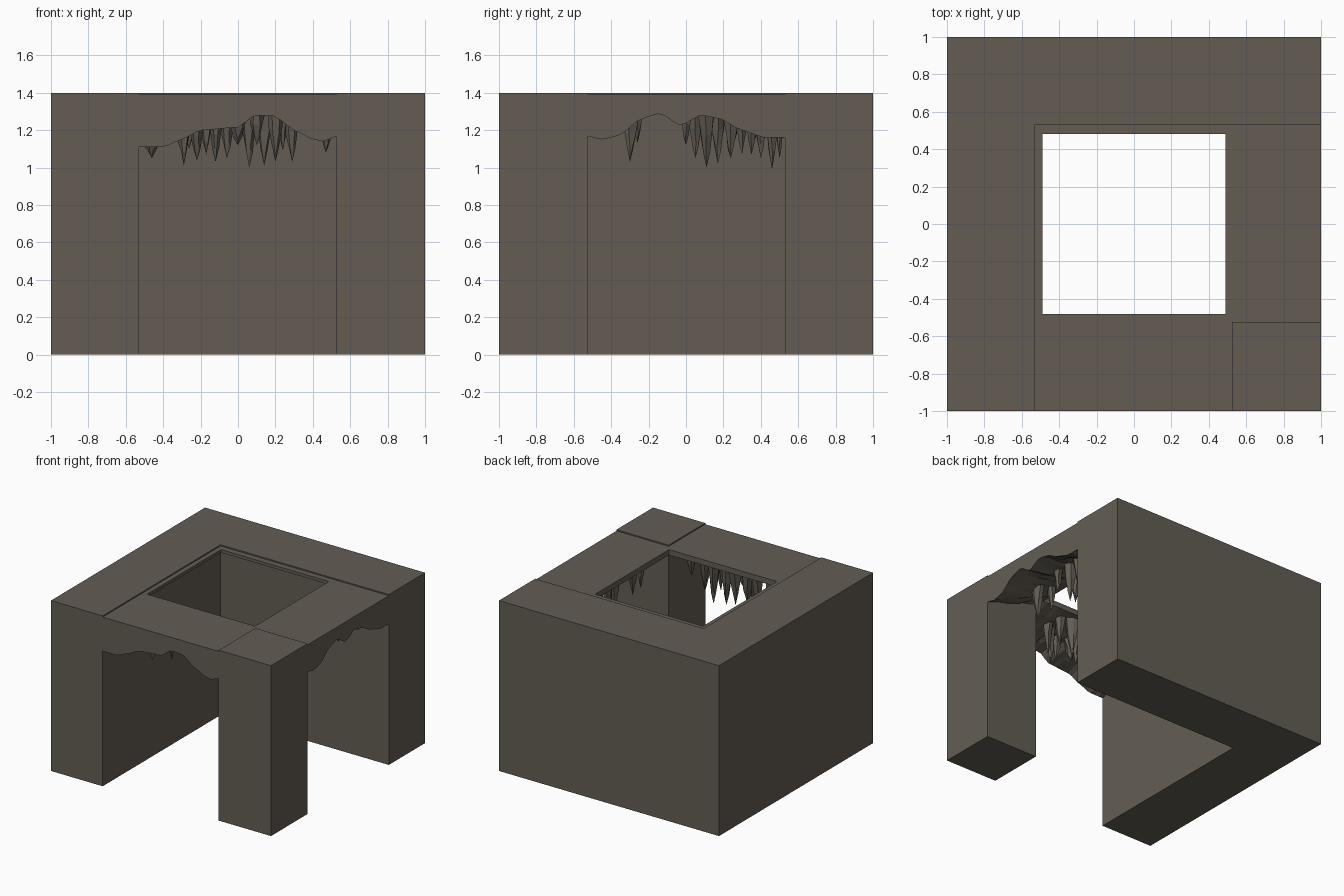
import bpy, bmesh, math, random
from mathutils import Vector

if "Cube" in bpy.data.objects:
    bpy.data.objects.remove(bpy.data.objects["Cube"])

random.seed(4)
rock = bpy.data.materials.new("brown_grey_rock")
rock.diffuse_color = (0.125, 0.108, 0.087, 1)
rock.use_nodes = True
rock.node_tree.nodes["Principled BSDF"].inputs["Base Color"].default_value = rock.diffuse_color
IN, TOP, LIP = 0.53, 1.39, 1.345   # wall inner face, arch top, ceiling at inner edge


def finish(name, bm):
    bmesh.ops.recalc_face_normals(bm, faces=bm.faces[:])
    me = bpy.data.meshes.new(name)
    bm.to_mesh(me)
    bm.free()
    me.materials.append(rock)
    ob = bpy.data.objects.new(name, me)
    bpy.context.collection.objects.link(ob)
    return ob


def prism(name, outline, z0, z1):
    bm = bmesh.new()
    f = bm.faces.new([bm.verts.new((x, y, z0)) for x, y in outline])
    r = bmesh.ops.extrude_face_region(bm, geom=[f])
    for v in r["geom"]:
        if isinstance(v, bmesh.types.BMVert):
            v.co.z = z1
    return finish(name, bm)


def rise(profile, u):
    # Smoothed interpolation of the arch edge
    for (a, za), (b, zb) in zip(profile, profile[1:]):
        if u <= b:
            t = (u - a) / (b - a)
            return za + (zb - za) * (0.5 * t + 0.5 * t * t * (3 - 2 * t))
    return profile[-1][1]


def ceiling(profile, u, s):
    return rise(profile, u) * (1 - s) + LIP * s


def arch(name, profile, place, depth):
    # Slab with a flat top and a wavy underside climbing inward
    bm = bmesh.new()
    n, m = 28, 5
    low, high = [], []
    for i in range(n + 1):
        u = -IN + 2 * IN * i / n
        rl, rh = [], []
        for j in range(m + 1):
            s = j / m
            z = ceiling(profile, u, s)
            if 0 < j < m:
                z += random.uniform(-0.015, 0.012)
            x, y = place(u, s * depth)
            rl.append(bm.verts.new((x, y, z)))
            rh.append(bm.verts.new((x, y, TOP)))
        low.append(rl)
        high.append(rh)
    for i in range(n):
        for j in range(m):
            for g in (low, high):
                bm.faces.new((g[i][j], g[i + 1][j], g[i + 1][j + 1], g[i][j + 1]))
        for j in (0, m):
            bm.faces.new((low[i][j], low[i + 1][j], high[i + 1][j], high[i][j]))
    for i in (0, n):
        for j in range(m):
            bm.faces.new((low[i][j], low[i][j + 1], high[i][j + 1], high[i][j]))
    return finish(name, bm)


def stalactites(name, profile, place, depth, spikes):
    # Faceted, slightly crooked hanging spikes: (along, depth share, tip z, radius)
    bm = bmesh.new()
    for u, s, tip, r in spikes:
        x, y = place(u, s * depth)
        top = min(ceiling(profile, u, s) + 0.02, TOP - 0.02)
        rings = []
        for k, w in ((0, 1.0), (0.45, 0.68), (0.75, 0.36)):
            ring = []
            for i in range(6):
                a = i * math.tau / 6 + random.uniform(-0.25, 0.25)
                q = r * w * random.uniform(0.8, 1.15)
                z = top + (tip - top) * k + (random.uniform(-0.015, 0.015) if k else 0)
                ring.append(bm.verts.new((x + q * math.cos(a), y + q * math.sin(a), z)))
            rings.append(ring)
        end = bm.verts.new((x, y, tip))
        bm.faces.new(rings[0])
        for i in range(6):
            j = (i + 1) % 6
            for p, q in zip(rings, rings[1:]):
                bm.faces.new((p[i], p[j], q[j], q[i]))
            bm.faces.new((rings[-1][i], rings[-1][j], end))
    return finish(name, bm)


# Solid L-shaped wall, corner pillar and the thin lip round the roof opening
prism("corner_wall", [(-1, -1), (-IN, -1), (-IN, IN), (1, IN), (1, 1), (-1, 1)], 0, 1.4)
prism("corner_pillar", [(0.525, -1), (1, -1), (1, -0.525), (0.525, -0.525)], 0, 1.4)
prism("roof_lip", [(-IN, -0.48), (-0.49, -0.48), (-0.49, 0.48), (0.49, 0.48),
                   (0.49, IN), (-IN, IN)], 1.365, TOP)

# Front opening
front = [(-0.53, 1.11), (-0.4, 1.11), (-0.3, 1.15), (-0.2, 1.2), (0, 1.215), (0.09, 1.28),
         (0.19, 1.275), (0.32, 1.19), (0.4, 1.15), (0.46, 1.14), (0.53, 1.17)]


def at_front(u, d):
    return u, -1 + d


arch("front_arch", front, at_front, 0.52)
stalactites("front_stalactites", front, at_front, 0.52, [
    (-0.46, 0.25, 1.05, 0.06), (-0.29, 0.6, 1.01, 0.05), (-0.22, 0.4, 1.04, 0.05),
    (-0.17, 0.85, 1.07, 0.05), (-0.12, 0.6, 1.03, 0.05), (-0.06, 0.85, 1.05, 0.05),
    (0.0, 0.5, 1.12, 0.06), (0.06, 0.75, 1.0, 0.05), (0.14, 0.85, 1.01, 0.055),
    (0.2, 0.5, 1.03, 0.05), (0.24, 0.8, 1.09, 0.045), (0.29, 0.65, 1.03, 0.045),
    (-0.26, 0.85, 1.1, 0.05), (0.1, 0.4, 1.12, 0.05), (0.47, 0.5, 1.08, 0.045)])

# Right opening
right = [(-0.53, 1.17), (-0.45, 1.15), (-0.36, 1.17), (-0.24, 1.26), (-0.14, 1.29),
         (-0.03, 1.225), (0.08, 1.28), (0.17, 1.265), (0.3, 1.2), (0.42, 1.16), (0.53, 1.16)]


def at_right(u, d):
    return 1 - d, u


arch("right_arch", right, at_right, 0.51)
stalactites("right_stalactites", right, at_right, 0.51, [
    (-0.3, 0.6, 1.03, 0.05), (-0.26, 0.8, 1.13, 0.04), (0.0, 0.5, 1.12, 0.04),
    (0.05, 0.75, 1.05, 0.05), (0.11, 0.55, 1.0, 0.055), (0.17, 0.8, 1.02, 0.05),
    (0.24, 0.5, 1.05, 0.05), (0.3, 0.75, 1.07, 0.045), (0.35, 0.45, 1.07, 0.04),
    (0.4, 0.7, 1.05, 0.045), (0.46, 0.88, 0.99, 0.045), (0.5, 0.5, 1.05, 0.03)])
